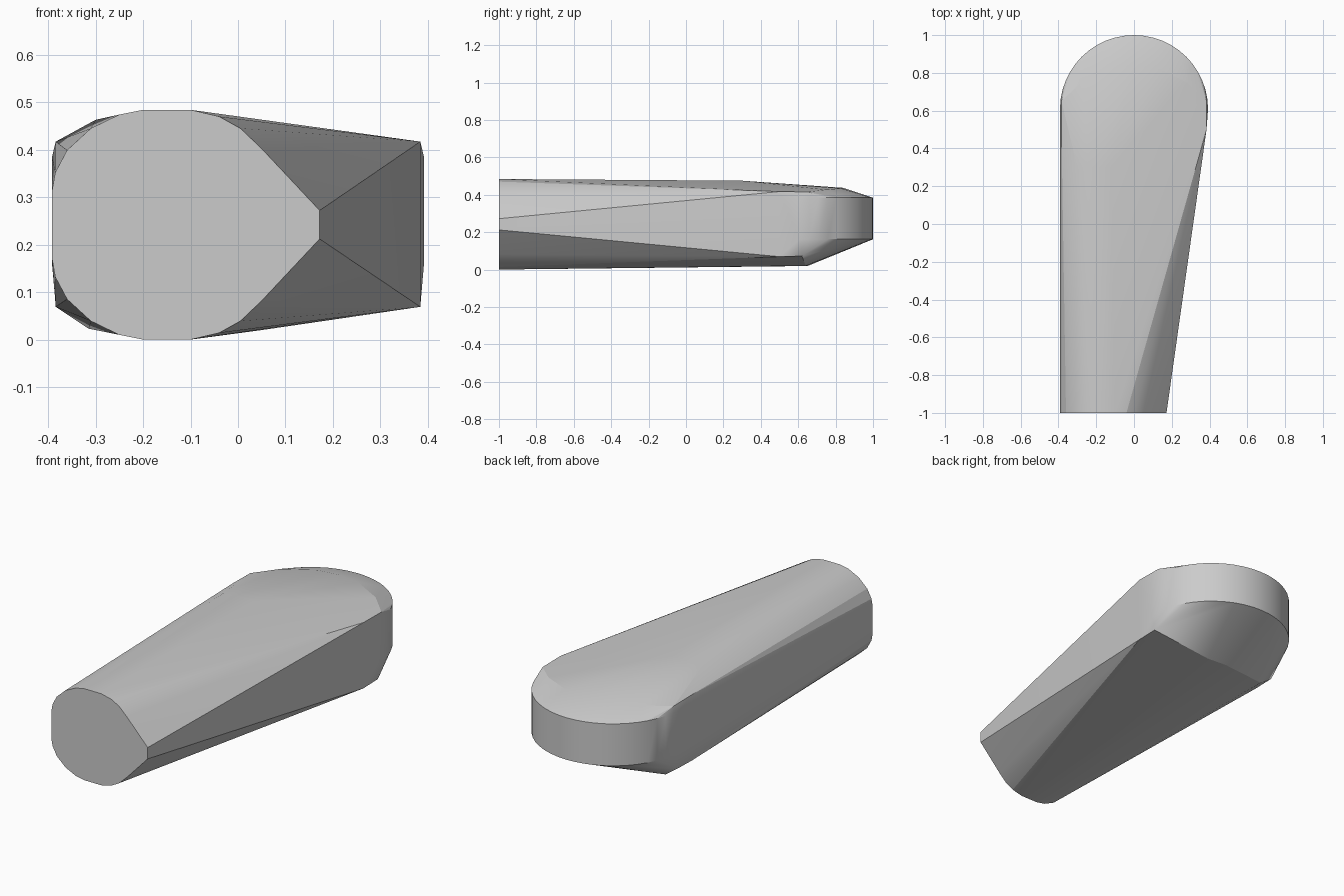
import bpy, bmesh, math

if "Cube" in bpy.data.objects:
    bpy.data.objects.remove(bpy.data.objects["Cube"])

pts = []

# Butt end: rounded section at the front, upper half mirrored about mid height
mid = 0.245
half = [(-0.392, 0.07), (-0.385, 0.11), (-0.36, 0.157), (-0.31, 0.203),
        (-0.25, 0.232), (-0.20, 0.242), (-0.10, 0.242), (-0.04, 0.228),
        (0.005, 0.203), (0.05, 0.160), (0.172, 0.030)]
for x, h in half:
    pts += [(x, -1, mid + h), (x, -1, mid - h)]

# Round head: upright semicircular wall
n, r = 24, 0.392
for i in range(n + 1):
    a = math.pi * i / n
    x, y = r * math.cos(a), 1 - r + r * math.sin(a)
    pts += [(x, y, 0.165), (x, y, 0.387)]

# Crown and underside points on both sides of the head
for s in (-1, 1):
    pts += [(s * 0.384, 0.50, 0.072), (s * 0.384, 0.62, 0.075),
            (s * 0.384, 0.50, 0.42), (s * 0.384, 0.65, 0.418),
            (s * 0.28, 0.75, 0.430), (s * 0.12, 0.83, 0.437)]
pts += [(0, 0.84, 0.44),
        (-0.30, 0.30, 0.466), (-0.22, 0.30, 0.477), (-0.12, 0.30, 0.478),
        (-0.315, 0.62, 0.026), (-0.06, 0.65, 0.022), (0.05, 0.64, 0.023)]

# Skin the sections into one tapered body, resting on the ground
low = min(p[2] for p in pts)
bm = bmesh.new()
for x, y, z in pts:
    bm.verts.new((x, y, z - low))
res = bmesh.ops.convex_hull(bm, input=bm.verts)
loose = {v for v in res["geom_interior"] + res["geom_unused"]
         if isinstance(v, bmesh.types.BMVert)}
bmesh.ops.delete(bm, geom=list(loose), context='VERTS')
bmesh.ops.dissolve_limit(bm, angle_limit=math.radians(0.5),
                         verts=bm.verts, edges=bm.edges)
bmesh.ops.recalc_face_normals(bm, faces=bm.faces)

mesh = bpy.data.meshes.new("tapered_body")
bm.to_mesh(mesh)
bm.free()
body = bpy.data.objects.new("tapered_body", mesh)
bpy.context.collection.objects.link(body)
bpy.context.view_layer.objects.active = body
body.select_set(True)
bpy.ops.object.shade_smooth_by_angle(angle=math.radians(15))
